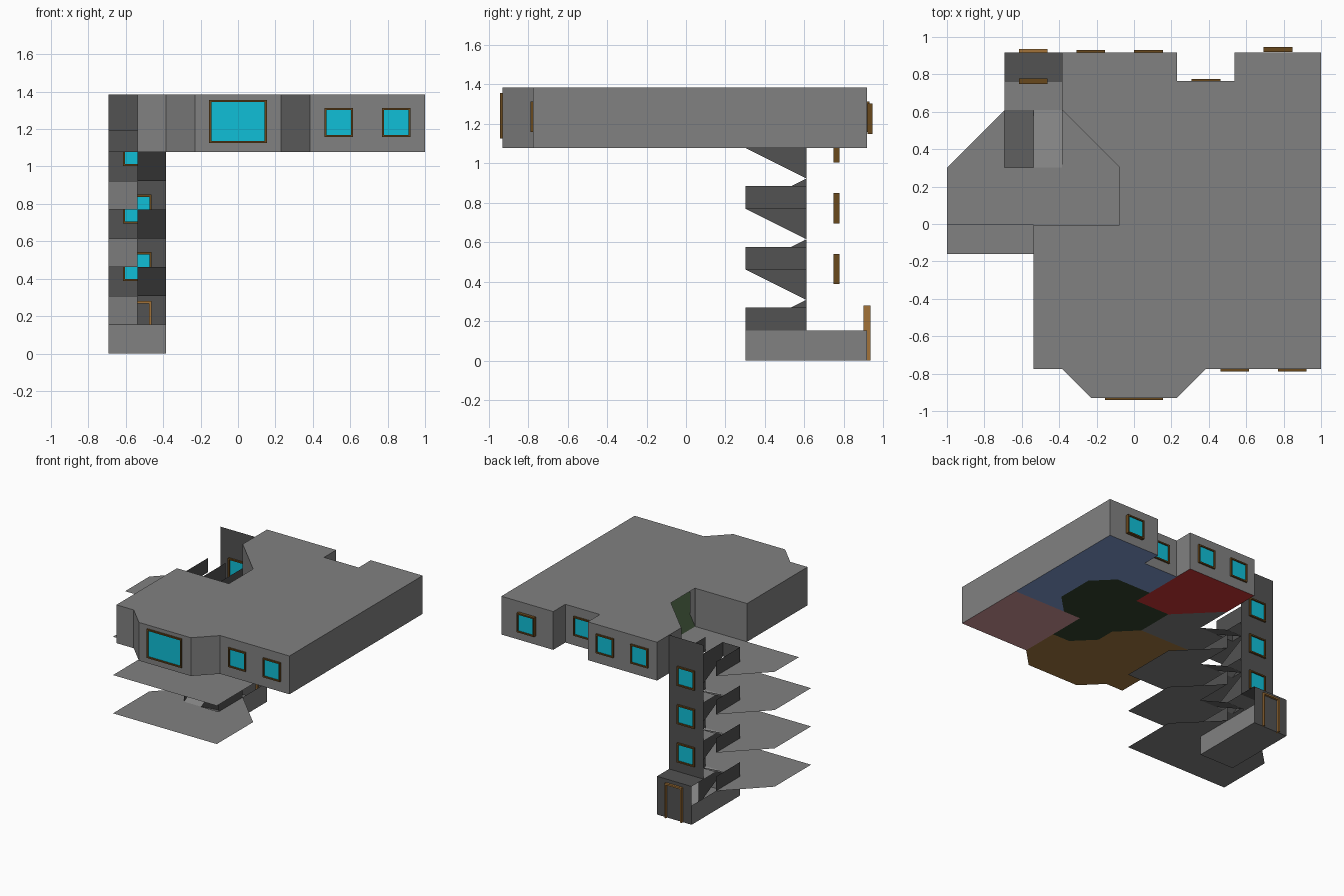
import bpy, bmesh

cube = bpy.data.objects.get("Cube")
if cube:
    bpy.data.objects.remove(cube, do_unlink=True)


def material(name, r, g, b):
    m = bpy.data.materials.new(name)
    m.use_nodes = True
    m.diffuse_color = (r, g, b, 1)
    bsdf = m.node_tree.nodes["Principled BSDF"]
    bsdf.inputs["Base Color"].default_value = (r, g, b, 1)
    return m


LIGHT = material("light_gray", .22, .22, .22)
DARK = material("dark_gray", .085, .085, .085)
GLASS = material("cyan_glass", .005, .52, .68)
FRAME = material("dark_wood", .14, .065, .012)
DOOR = material("light_wood", .36, .17, .04)
BLUE = material("blue_floor", .22, .33, .64)
PINK = material("pink_floor", .64, .30, .32)
RED = material("red_floor", .60, .036, .036)
BROWN = material("brown_floor", .37, .19, .05)
GREEN = material("green_floor", .032, .056, .026)

# Plan grid: everything sits on a regular module
G = 2 / 13


def X(n):
    return n * G - 1


def Y(n):
    return n * G - .929


def finish(name, bm, mat):
    mesh = bpy.data.meshes.new(name)
    bm.to_mesh(mesh)
    bm.free()
    mesh.materials.append(mat)
    ob = bpy.data.objects.new(name, mesh)
    bpy.context.collection.objects.link(ob)
    return ob


def faces(name, polys, mat):
    """Thin sheets given as lists of corner points."""
    bm = bmesh.new()
    for poly in polys:
        bm.faces.new([bm.verts.new(p) for p in poly])
    return finish(name, bm, mat)


def slab(name, plan, z, mat):
    return faces(name, [[(X(a), Y(b), z) for a, b in plan]], mat)


def wall_quads(path, z0, z1):
    pts = [(X(a), Y(b)) for a, b in path]
    return [[(*p, z0), (*q, z0), (*q, z1), (*p, z1)] for p, q in zip(pts, pts[1:])]


def boxes(name, spans, mat):
    """Boxes given as (x0, x1, y0, y1, z0, z1)."""
    bm = bmesh.new()
    for x0, x1, y0, y1, z0, z1 in spans:
        geo = bmesh.ops.create_cube(bm, size=1)
        for v in geo["verts"]:
            v.co.x = x0 if v.co.x < 0 else x1
            v.co.y = y0 if v.co.y < 0 else y1
            v.co.z = z0 if v.co.z < 0 else z1
    return finish(name, bm, mat)


def window(name, cx, y, cz, w=G, h=G, depth=.013):
    t = .011
    x0, x1, z0, z1 = cx - w / 2, cx + w / 2, cz - h / 2, cz + h / 2
    a, b = y - depth, y + depth
    boxes(name + "_frame", [
        (x0, x0 + t, a, b, z0, z1), (x1 - t, x1, a, b, z0, z1),
        (x0 + t, x1 - t, a, b, z0, z0 + t), (x0 + t, x1 - t, a, b, z1 - t, z1)], FRAME)
    boxes(name + "_glass", [(x0 + t, x1 - t, y - .004, y + .004, z0 + t, z1 - t)], GLASS)


# Apartment shell: outline starts and ends at the open stair doorway
LOW, TOP = 7 * G, 9 * G
outline = [(6, 6), (3, 6), (3, 1), (4, 1), (5, 0), (8, 0), (9, 1), (13, 1), (13, 12),
           (10, 12), (10, 11), (8, 11), (8, 12), (4, 12), (4, 10), (6, 8)]
shell = faces("apartment_walls", wall_quads(outline, LOW, TOP), LIGHT)
slab("apartment_roof", outline, TOP, LIGHT)

# Room floors
hall = [(6, 8), (8, 8), (8, 9), (10, 9), (11, 8), (11, 6), (10, 5), (9, 5),
        (9, 3), (8, 3), (7, 4), (7, 5), (6, 6)]
slab("hall_floor", hall, LOW, GREEN)
slab("blue_room_floor", [(13, 5), (13, 12), (10, 12), (10, 11), (8, 11), (8, 9),
                         (10, 9), (11, 8), (11, 6), (10, 5)], LOW, BLUE)
slab("pink_room_floor", [(9, 1), (13, 1), (13, 5), (9, 5)], LOW, PINK)
slab("red_room_floor", [(4, 10), (6, 8), (8, 8), (8, 12), (4, 12)], LOW, RED)
slab("brown_room_floor", [(3, 1), (4, 1), (5, 0), (8, 0), (9, 1), (9, 3), (8, 3),
                          (7, 4), (7, 5), (6, 6), (3, 6)], LOW, BROWN)
faces("hall_walls", wall_quads(hall, LOW, TOP), LIGHT)

# Stair tower: landings, flights, half landings, rails and centre walls
L, M, R = X(2), X(3), X(4)
front, back, rear = Y(8), Y(10), Y(11)
RAIL = .75 * G
for i in range(4):
    z = (2 * i + 1) * G
    last = i == 3
    edge = 6 if last else 5
    slab(f"landing_{i}", [(0, edge), (6, edge), (6, 8), (4, 10), (4, 8),
                          (2, 8), (2, 10), (0, 8)], z, LIGHT)
    flights = [[(M, front, z), (R, front, z), (R, back, z - G), (M, back, z - G)]]
    if not last:
        flights.append([(L, front, z), (M, front, z), (M, back, z + G), (L, back, z + G)])
        slab(f"half_landing_{i}", [(2, 10), (4, 10), (4, 11), (2, 11)], z + G, LIGHT)
    faces(f"flights_{i}", flights, LIGHT)
    rails = wall_quads([(2, 8), (2, 10)], z, z + RAIL) + wall_quads([(4, 8), (4, 10)], z, z + RAIL)
    if last:
        rails += wall_quads([(2, 8), (3, 8)], z, z + RAIL)
        rails += wall_quads([(3, 8), (3, 10)], z, z + RAIL)
    faces(f"landing_rails_{i}", rails, DARK)
    peak = z if last else z + G
    faces(f"centre_wall_{i}", [[(M, front, z), (M, back, z - G), (M, back, peak)]], DARK)

faces("stair_back_wall", wall_quads([(2, 11), (4, 11)], 2 * G, TOP), DARK)

# Ground entrance
faces("entrance_base", wall_quads([(2, 12), (2, 8), (4, 8), (4, 12)], 0, G), LIGHT)
slab("entrance_floor", [(2, 8), (4, 8), (4, 12), (2, 12)], 0, LIGHT)
faces("entrance_back_wall", wall_quads([(2, 12), (4, 12)], 0, 2 * G), DARK)
slab("entrance_canopy", [(2, 11), (4, 11), (4, 12), (2, 12)], 2 * G, DARK)
d0, d1, dz, t = M - G / 2, M + G / 2, .28, .013
ya, yb = Y(12) - .018, Y(12) + .018
boxes("door_frame", [(d0, d0 + t, ya, yb, 0, dz), (d1 - t, d1, ya, yb, 0, dz),
                     (d0 + t, d1 - t, ya, yb, dz - t, dz)], DOOR)

# Windows
ROW = 1.235
window("bay_window", 0, Y(0), ROW + .005, 2 * G, 1.5 * G)
window("front_window_a", X(10), Y(1), ROW)
window("front_window_b", X(12), Y(1), ROW)
for i, (col, row, z, off) in enumerate([(5, 12, ROW, 0), (7, 12, ROW, 0),
                                        (9, 11, ROW, 0), (11.5, 12, ROW - .01, .015)]):
    window(f"back_window_{i}", X(col), Y(row) + off, z)
for i in range(3):
    window(f"stair_window_{i}", M, rear, (2 * i + 3) * G + .003, depth=.015)
